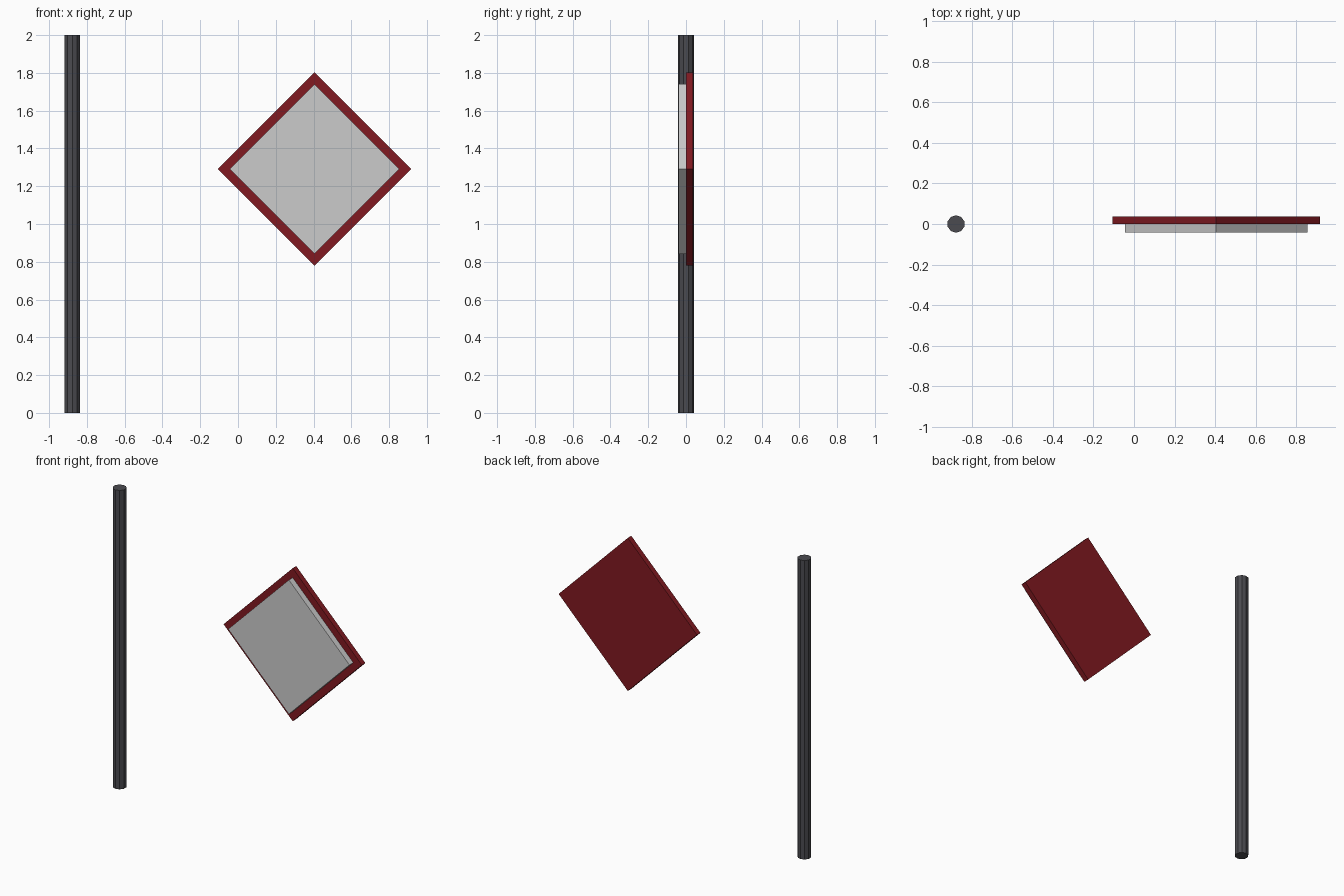
import bpy
from math import radians

if "Cube" in bpy.data.objects:
    bpy.data.objects.remove(bpy.data.objects["Cube"])


def paint(obj, name, color):
    mat = bpy.data.materials.new(name)
    mat.diffuse_color = color
    mat.use_nodes = True
    mat.node_tree.nodes["Principled BSDF"].inputs["Base Color"].default_value = mat.diffuse_color
    obj.data.materials.append(mat)


def diamond_panel(name, half_diagonal, y_front, y_back):
    # Square slab standing on one corner
    side = half_diagonal * 2 ** 0.5
    bpy.ops.mesh.primitive_cube_add(
        size=1, location=(0.405, (y_front + y_back) / 2, 1.291),
        rotation=(0, radians(45), 0))
    obj = bpy.context.object
    obj.name = name
    obj.scale = (side, y_back - y_front, side)
    return obj


# Upright pole
bpy.ops.mesh.primitive_cylinder_add(
    vertices=10, radius=0.043, depth=2, location=(-0.877, 0, 1))
pole = bpy.context.object
pole.name = "pole"
paint(pole, "dark_grey", (0.07, 0.07, 0.08, 1))

# Red backing board with the smaller grey face in front
back = diamond_panel("backing_board", 0.512, 0.0, 0.037)
paint(back, "dark_red", (0.22, 0.01, 0.015, 1))
diamond_panel("front_panel", 0.449, -0.041, 0.0)
